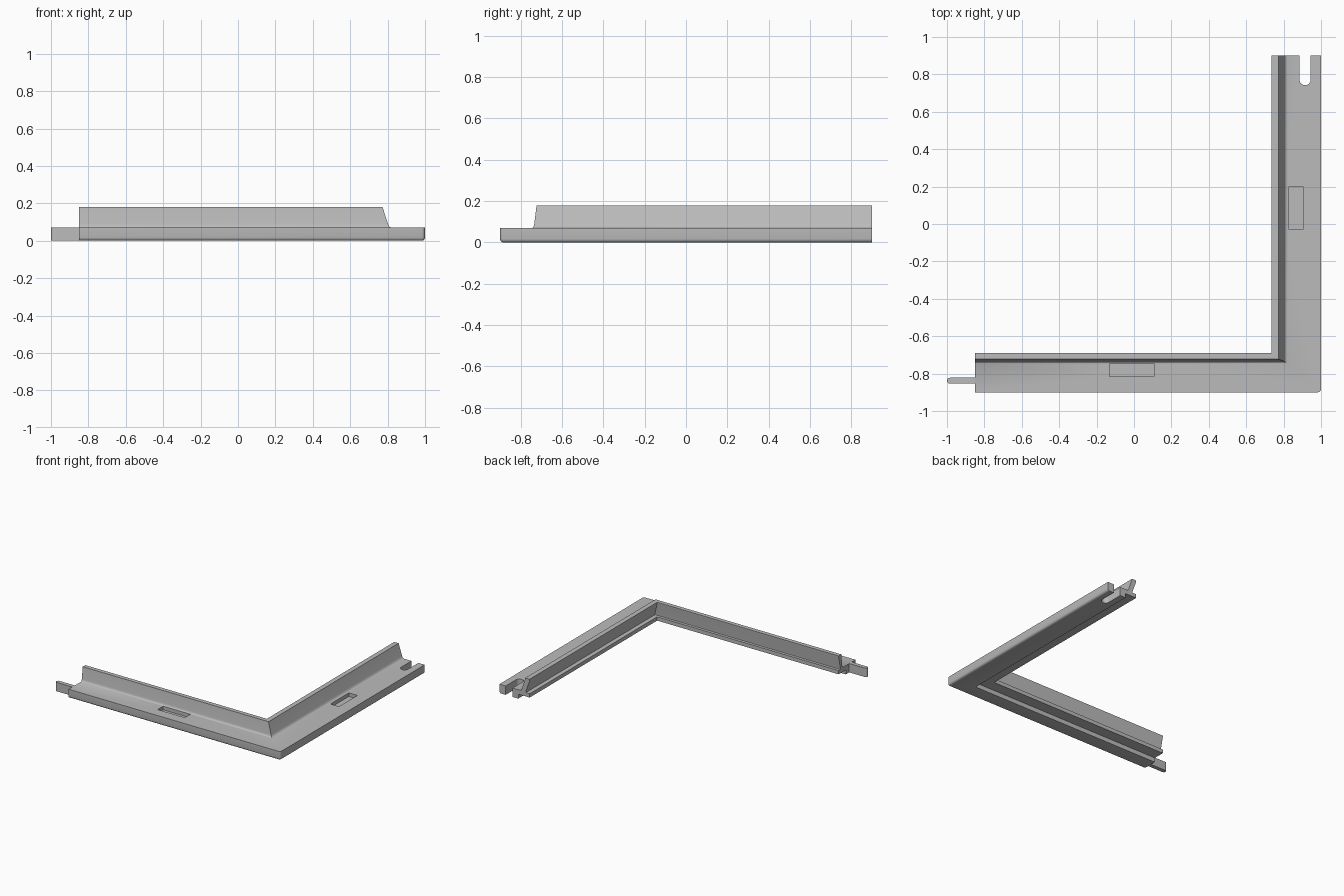
import bpy, bmesh, math

if "Cube" in bpy.data.objects:
    bpy.data.objects.remove(bpy.data.objects["Cube"])

INNER_X, INNER_Y = 0.735, -0.69     # inner corner of the frame
END_X, END_Y = -0.85, 0.90          # free ends of the two arms
SLAB = 0.07

grey = bpy.data.materials.new("plain grey")
grey.use_nodes = True
colour = (0.5, 0.5, 0.5, 1)
grey.diffuse_color = colour
grey.node_tree.nodes["Principled BSDF"].inputs["Base Color"].default_value = colour


def make_object(name, bm):
    bmesh.ops.recalc_face_normals(bm, faces=bm.faces)
    mesh = bpy.data.meshes.new(name)
    bm.to_mesh(mesh)
    bm.free()
    ob = bpy.data.objects.new(name, mesh)
    mesh.materials.append(grey)
    bpy.context.collection.objects.link(ob)
    return ob


def prism(name, outline, z0, z1):
    bm = bmesh.new()
    face = bm.faces.new([bm.verts.new((x, y, z0)) for x, y in outline])
    top = bmesh.ops.extrude_face_region(bm, geom=[face])
    for v in top["geom"]:
        if isinstance(v, bmesh.types.BMVert):
            v.co.z = z1
    return make_object(name, bm)


def box(name, x0, x1, y0, y1, z0, z1):
    return prism(name, [(x0, y0), (x1, y0), (x1, y1), (x0, y1)], z0, z1)


def round_end(cx, cy, r, start):
    angles = [math.radians(start + 180 * i / 12) for i in range(13)]
    return [(cx + r * math.cos(a), cy + r * math.sin(a)) for a in angles]


# Cross-section: offset from the inner edge in x, the same in y, height
section = [
    (0.265, 0.21, 0), (0.265, 0.21, SLAB),                    # outer edge
    (0.085, 0.055, SLAB), (0.077, 0.050, 0.073),              # fillet
    (0.071, 0.046, 0.080), (0.067, 0.044, 0.09),
    (0.038, 0.033, 0.18), (0, 0, 0.18), (0, 0, 0.168),        # leaning lip
    (0.034, 0.022, 0.075), (0.034, 0.022, 0.065),             # undercut
    (0, 0, 0.065), (0, 0, 0.035),                             # foot
    (0.10, 0.09, 0.035), (0.10, 0.09, 0),                     # rabbet below
]

# Mitred corner frame: the section swept around the corner
bm = bmesh.new()
rings = [
    [bm.verts.new((END_X, INNER_Y - dy, z)) for dx, dy, z in section],
    [bm.verts.new((INNER_X + dx, INNER_Y - dy, z)) for dx, dy, z in section],
    [bm.verts.new((INNER_X + dx, END_Y, z)) for dx, dy, z in section],
]
n = len(section)
for a, b in zip(rings, rings[1:]):
    for i in range(n):
        j = (i + 1) % n
        bm.faces.new((a[i], a[j], b[j], b[i]))
bm.faces.new(rings[0])
bm.faces.new(rings[2])
outer = [bm.edges.get((rings[0][0], rings[1][0])),
         bm.edges.get((rings[1][0], rings[2][0])),
         bm.edges.get((rings[1][0], rings[1][1]))]
bmesh.ops.recalc_face_normals(bm, faces=bm.faces)
bmesh.ops.bevel(bm, geom=outer, offset=0.018, offset_type='OFFSET',
                segments=4, profile=0.5, affect='EDGES')
frame = make_object("corner_frame", bm)

# Two blind pockets and the open slot
cutters = [
    box("front_pocket_cutter", -0.13, 0.107, -0.816, -0.747, 0.042, 0.1),
    box("side_pocket_cutter", 0.828, 0.903, -0.03, 0.20, 0.042, 0.1),
    prism("slot_cutter", round_end(0.915, 0.772, 0.03, 180)
          + [(0.945, 1.0), (0.885, 1.0)], -0.1, 0.15),
]
bpy.context.view_layer.objects.active = frame
for cutter in cutters:
    cutter.hide_render = True
    mod = frame.modifiers.new(cutter.name, 'BOOLEAN')
    mod.operation = 'DIFFERENCE'
    mod.solver = 'EXACT'
    mod.object = cutter
    bpy.ops.object.modifier_apply(modifier=mod.name)
    bpy.data.objects.remove(cutter)

# Rounded joining tongue on the free end
tongue = prism("joining_tongue", round_end(-0.984, -0.838, 0.016, 90)
               + [(-0.84, -0.854), (-0.84, -0.822)], 0, SLAB)

for ob in (frame, tongue):
    bpy.ops.object.select_all(action='DESELECT')
    ob.select_set(True)
    bpy.context.view_layer.objects.active = ob
    bpy.ops.object.shade_smooth_by_angle(angle=math.radians(35))
